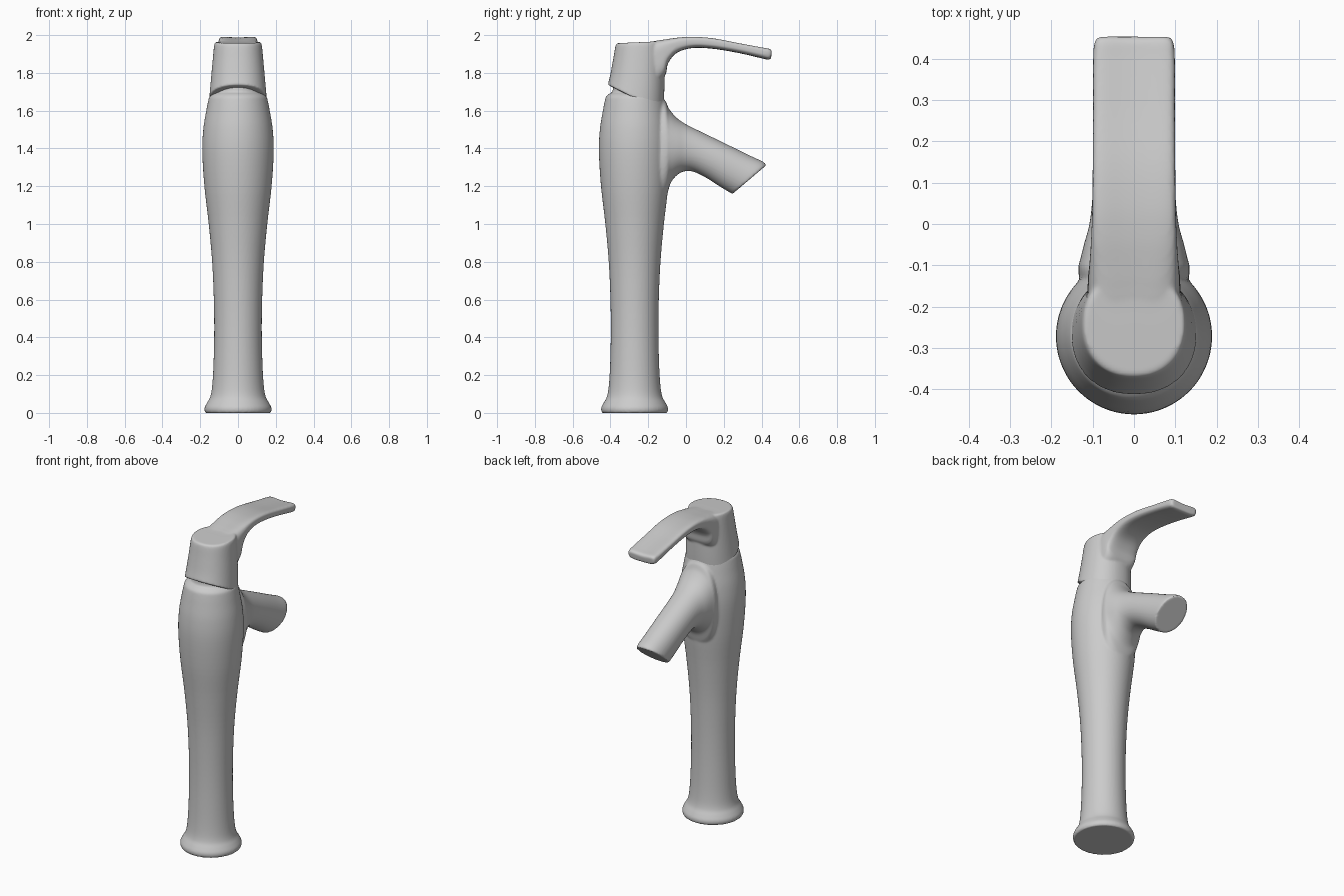
import bpy, bmesh
from math import cos, sin, pi

if "Cube" in bpy.data.objects:
    bpy.data.objects.remove(bpy.data.objects["Cube"])


def spline(rows, steps):
    """Catmull-Rom interpolation through rows of numbers."""
    out = []
    for i in range(len(rows) - 1):
        p0, p1 = rows[max(i - 1, 0)], rows[i]
        p2, p3 = rows[i + 1], rows[min(i + 2, len(rows) - 1)]
        for k in range(steps):
            t = k / steps
            out.append([0.5 * (2 * b + (c - a) * t + (2 * a - 5 * b + 4 * c - d) * t * t
                               + (3 * b - a - 3 * c + d) * t ** 3)
                        for a, b, c, d in zip(p0, p1, p2, p3)])
    return out + [list(rows[-1])]


def loft(bm, rows, power=2.0, dish=0.0, steps=5, sides=72):
    """Rows are (y1, z1, y2, z2, half_width): superelliptic rings spanning two side-view points."""
    rings = []
    for y1, z1, y2, z2, w in spline(rows, steps):
        ring = []
        for k in range(sides):
            t = 2 * pi * k / sides
            c, s = cos(t), sin(t)
            u = abs(c) ** (2 / power) * (1 if c > 0 else -1)
            v = abs(s) ** (2 / power) * (1 if s > 0 else -1)
            f = (1 - u) / 2
            sag = dish * (1 - v * v) if c > 0 else 0
            ring.append(bm.verts.new((w * v, y1 + (y2 - y1) * f, z1 + (z2 - z1) * f - sag)))
        rings.append(ring)
    for a, b in zip(rings, rings[1:]):
        for k in range(sides):
            n = (k + 1) % sides
            bm.faces.new((a[k], a[n], b[n], b[k]))
    bm.faces.new(rings[0][::-1])
    bm.faces.new(rings[-1])


def finish(name, bm):
    """Fuse overlapping lofts into one softly blended surface."""
    bmesh.ops.recalc_face_normals(bm, faces=bm.faces)
    me = bpy.data.meshes.new(name)
    bm.to_mesh(me)
    bm.free()
    ob = bpy.data.objects.new(name, me)
    bpy.context.collection.objects.link(ob)
    rm = ob.modifiers.new("fuse", 'REMESH')
    rm.mode = 'VOXEL'
    rm.voxel_size = 0.007
    rm.use_smooth_shade = True
    sm = ob.modifiers.new("soften", 'SMOOTH')
    sm.factor = 0.5
    sm.iterations = 3
    return ob


# Body column: round sections (height, radius), flared foot, bulged top, seam rim and core
column = [(0, .172), (.012, .177), (.03, .176), (.055, .163), (.085, .147), (.14, .137),
          (.25, .130), (.42, .126), (.6, .128), (.8, .137), (1.0, .155), (1.2, .178),
          (1.38, .189), (1.5, .184), (1.6, .168), (1.66, .156), (1.675, .150), (1.69, .134),
          (1.70, .118), (1.76, .110)]
bm = bmesh.new()
loft(bm, [(-.272 - r, z, -.272 + r, z, r) for z, r in column])

# Spout: fanned sections flowing out of the body to a slanted outlet
loft(bm, [(-.25, 1.66, -.25, 1.08, .12), (-.16, 1.68, -.15, 1.08, .13),
          (-.112, 1.655, -.103, 1.15, .135), (-.09, 1.61, -.08, 1.22, .130),
          (-.05, 1.563, -.04, 1.265, .120), (.0, 1.528, .0, 1.28, .108),
          (.08, 1.488, .045, 1.275, .101), (.2, 1.43, .11, 1.243, .098),
          (.33, 1.366, .18, 1.198, .096), (.405, 1.331, .237, 1.164, .095),
          (.426, 1.312, .247, 1.160, .093)], power=2.1)
finish("faucet_body_and_spout", bm)

# Handle cap: tapered neck, sloped at the seam and at the top
bm = bmesh.new()
loft(bm, [(-.414, 1.737, -.12, 1.59, .152), (-.401, 1.79, -.115, 1.70, .145),
          (-.386, 1.87, -.113, 1.82, .136), (-.374, 1.94, -.115, 1.94, .127),
          (-.366, 1.957, -.12, 1.968, .120)], power=2.2)

# Lever: flat arched blade with a dished top and a filleted underside
loft(bm, [(-.25, 1.967, -.2, 1.70, .112), (-.17, 1.981, -.114, 1.78, .112),
          (-.1, 1.991, -.095, 1.85, .108), (-.03, 1.999, -.05, 1.905, .104),
          (.05, 2.001, .03, 1.931, .101), (.15, 1.992, .14, 1.928, .100),
          (.28, 1.967, .28, 1.905, .099), (.4, 1.945, .393, 1.879, .099),
          (.44, 1.938, .435, 1.870, .096), (.455, 1.928, .450, 1.876, .088)],
     power=3.6, dish=.014)
finish("lever_handle", bm)
